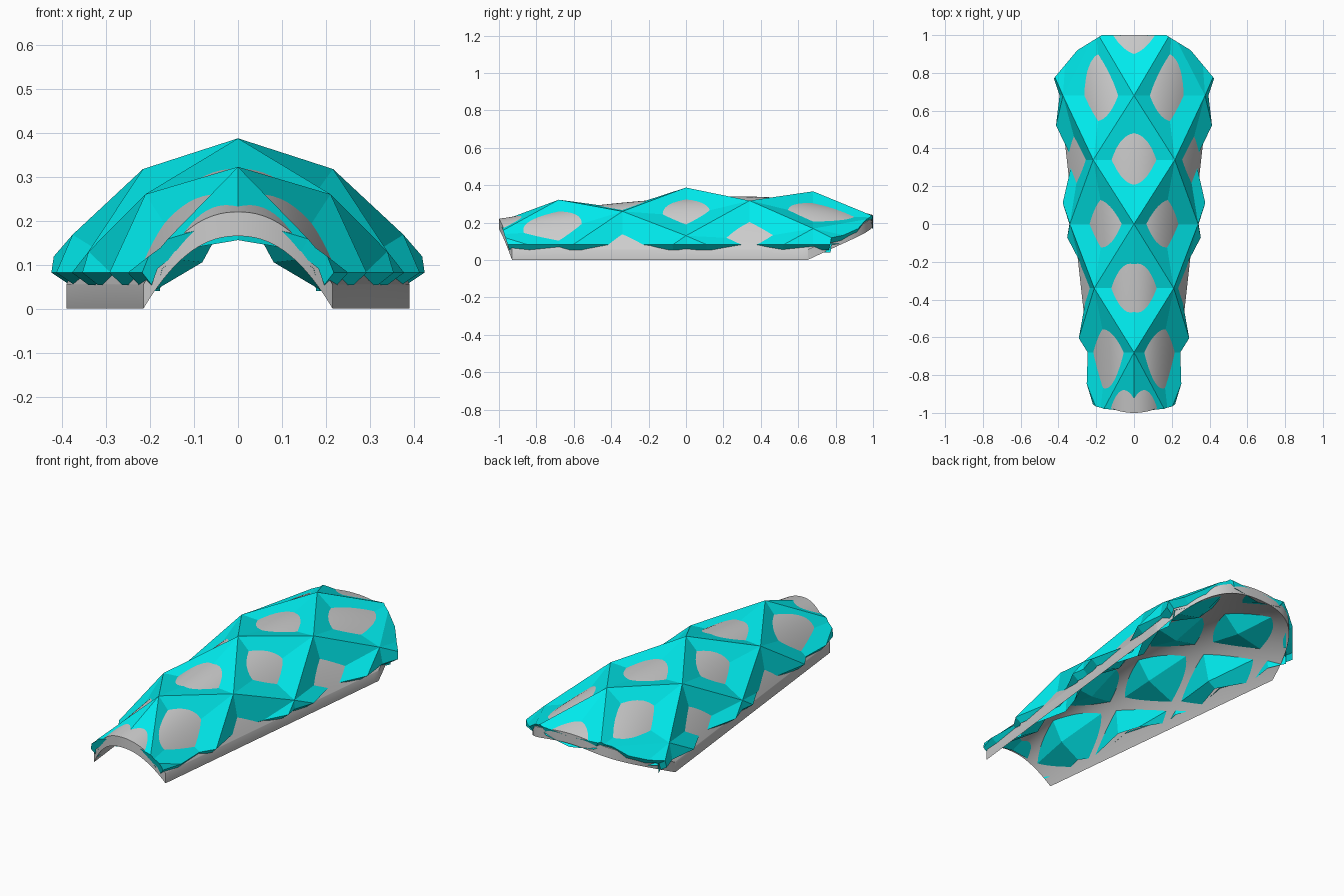
import bpy, bmesh, math
from mathutils import Vector

if "Cube" in bpy.data.objects:
    bpy.data.objects.remove(bpy.data.objects["Cube"])

DROP = 0.055      # vertical thickness of the shell
POW = 2.2         # roundness of the arch
STEP = 0.195      # lattice spacing around the arch
ROW = 0.34        # lattice spacing along the length


def half_width(y):
    return 0.215 + 0.175 * (y + 0.93) / 1.58


def crown(y):
    if y < 0.25:
        return 0.34 - 0.12 * ((0.25 - y) / 1.25) ** 1.7
    return 0.34 - 0.10 * ((y - 0.25) / 0.75) ** 2.3


def arch(x, y):
    return DROP + (crown(y) - DROP) * (1 - (abs(x) / half_width(y)) ** POW)


def finish(bm, name, mat=None):
    bmesh.ops.recalc_face_normals(bm, faces=bm.faces[:])
    me = bpy.data.meshes.new(name)
    bm.to_mesh(me)
    bm.free()
    ob = bpy.data.objects.new(name, me)
    bpy.context.collection.objects.link(ob)
    if mat:
        me.materials.append(mat)
    return ob


# Grey arched shell: tapered height surface with a rounded back, dropped straight down
def make_shell():
    bm = bmesh.new()
    nu, ns = 48, 48
    grid = []
    for i in range(nu + 1):
        row = []
        for j in range(ns + 1):
            s = math.sin((2 * j / ns - 1) * math.pi / 2)
            y0 = -1 + 0.07 * s * s
            y1 = 1 - 0.35 * abs(s) ** 3.5
            y = y0 + (y1 - y0) * i / nu
            x = s * half_width(y)
            row.append(bm.verts.new((x, y, arch(x, y))))
        grid.append(row)
    for i in range(nu):
        for j in range(ns):
            bm.faces.new((grid[i][j], grid[i][j + 1], grid[i + 1][j + 1], grid[i + 1][j]))
    ext = bmesh.ops.extrude_face_region(bm, geom=bm.faces[:], use_keep_orig=True)
    low = [g for g in ext["geom"] if isinstance(g, bmesh.types.BMVert)]
    bmesh.ops.translate(bm, verts=low, vec=(0, 0, -DROP))
    ob = finish(bm, "arched_shell")
    bpy.context.view_layer.objects.active = ob
    ob.select_set(True)
    bpy.ops.object.shade_smooth_by_angle(angle=math.radians(35))
    ob.select_set(False)


# Point on the arch at a given arc length from the crown, pushed along the normal
def lattice_point(y, k, offset):
    x, arc, d = 0.0, 0.0, 0.002
    while arc < abs(k) * STEP:
        arc += math.hypot(d, arch(x + d, y) - arch(x, y))
        x += d
    slope = (arch(x + d, y) - arch(max(x - d, 0), y)) / (x + d - max(x - d, 0))
    n = Vector((-slope, 0, 1)).normalized() if k else Vector((0, 0, 1))
    p = Vector((x, y, arch(x, y))) + n * offset
    if k < 0:
        p.x = -p.x
    return p


def cut(bm, co, no):
    bmesh.ops.bisect_plane(bm, geom=bm.verts[:] + bm.edges[:] + bm.faces[:],
                           plane_co=co, plane_no=no, clear_outer=True)


# Diamond lattice: raised crossings, sunken diamond centres
def make_lattice(name, mat, ridge, centre, end_centre, floor, shrink, rim):
    bm = bmesh.new()
    v = {}
    for i in range(-3, 4):
        for k in range(-3, 4):
            mid = end_centre if abs(i) == 3 else centre
            if (i + k) % 2 == 0:
                off = ridge if abs(i) < 3 else min(ridge, 0.025)
            else:
                off = mid
            v[i, k] = bm.verts.new(lattice_point(i * ROW, k, off))
    for i in range(-3, 3):
        for k in range(-3, 3):
            a, b, c, d = v[i, k], v[i, k + 1], v[i + 1, k + 1], v[i + 1, k]
            tris = ((a, b, c), (a, c, d))
            if (i + k) % 2 == 0:
                tris = ((a, b, d), (b, c, d))
            # crossings share the diagonal
            if (i + k) % 2 == 0:
                tris = ((a, b, c), (a, c, d))
            else:
                tris = ((a, b, d), (b, c, d))
            for t in tris:
                bm.faces.new(t)
    # trim the bottom, the slanted front and the rounded back
    cut(bm, (0, 0, floor), (0, 0, -1))
    cut(bm, (0, -0.998, 0.22), (0, -0.22, -0.07))
    cut(bm, (0, 1, 0), (0, 1, 0))
    for (x0, y0), (x1, y1) in (((0.17, 1.0), (0.3, 0.92)), ((0.3, 0.92), (0.4, 0.8))):
        for side in (-1, 1):
            cut(bm, (side * x0 * shrink, y0, 0), (side * (y0 - y1), x1 - x0, 0))
    # turn the open border inward to meet the shell
    if rim:
        border = [e for e in bm.edges if e.is_boundary]
        ext = bmesh.ops.extrude_edge_only(bm, edges=border)
        for g in ext["geom"]:
            if isinstance(g, bmesh.types.BMVert):
                g.co = (g.co.x * 0.9, g.co.y * 0.99, max(g.co.z - 0.028, DROP - 0.003))
    return finish(bm, name, mat)


cyan = bpy.data.materials.new("cyan")
cyan.diffuse_color = (0.0, 0.85, 0.87, 1)
cyan.use_nodes = True
cyan.node_tree.nodes["Principled BSDF"].inputs["Base Color"].default_value = cyan.diffuse_color

make_shell()
make_lattice("outer_lattice", cyan, 0.055, -0.03, -0.02, 0.082, 1.0, True)
make_lattice("inner_lattice", cyan, -0.012, -0.11, -0.075, 0.04, 0.85, False)
